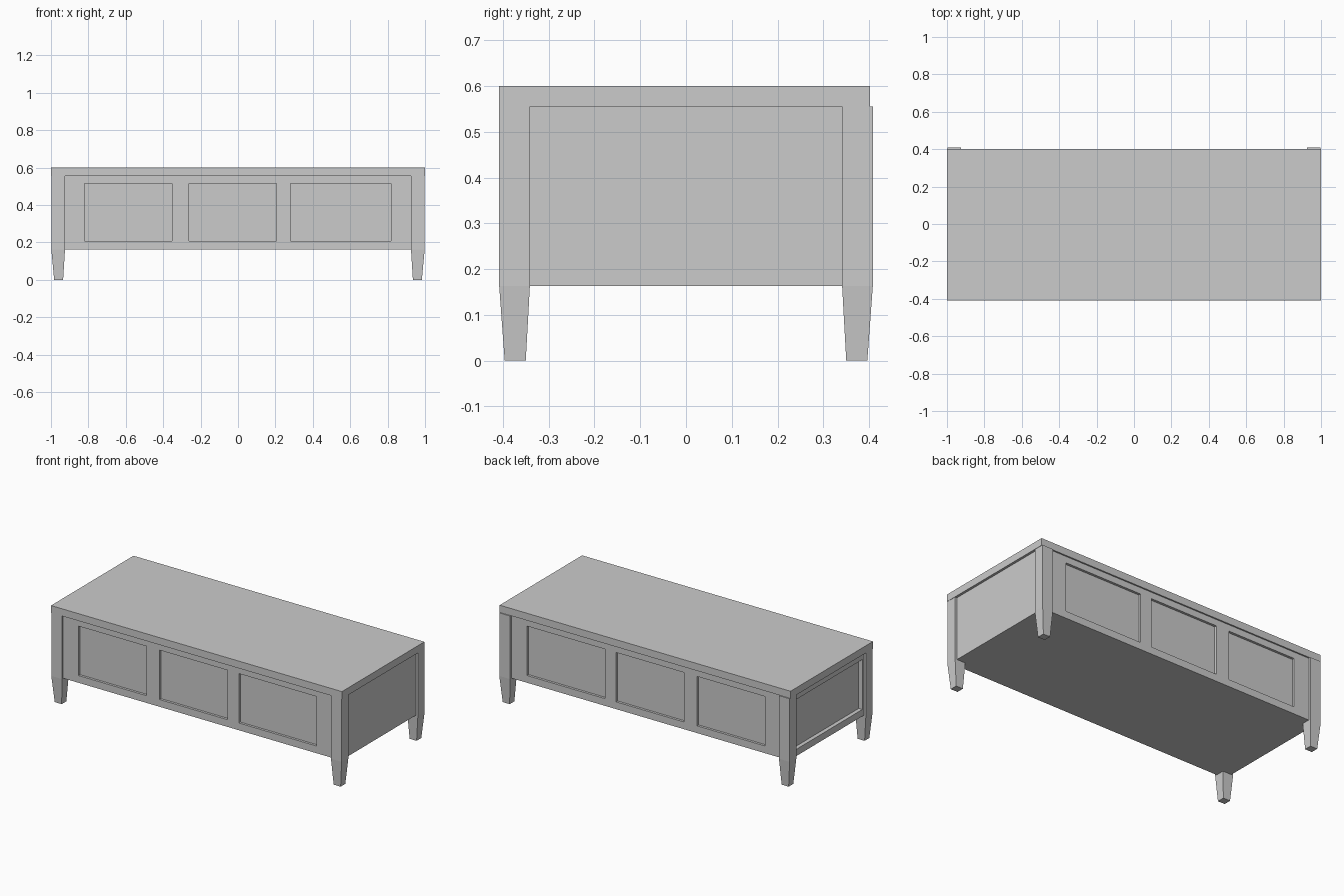
import bpy, bmesh

if "Cube" in bpy.data.objects:
    bpy.data.objects.remove(bpy.data.objects["Cube"])

TOP_Z, APRON_Z, SLAB_Z = 0.6, 0.163, 0.555


def new_object(name, bm):
    bmesh.ops.recalc_face_normals(bm, faces=bm.faces)
    mesh = bpy.data.meshes.new(name)
    bm.to_mesh(mesh)
    bm.free()
    obj = bpy.data.objects.new(name, mesh)
    bpy.context.scene.collection.objects.link(obj)
    return obj


def box(name, x, y, z):
    bm = bmesh.new()
    bmesh.ops.create_cube(bm, size=1)
    for v in bm.verts:
        v.co = [(a + b) / 2 + c * (b - a) for c, (a, b) in zip(v.co, (x, y, z))]
    return new_object(name, bm)


def leg(name, sx, sy):
    # square post above, tapered foot below
    bm = bmesh.new()
    sections = [(0, 0.935, 0.983, 0.350, 0.396),
                (APRON_Z, 0.925, 0.998, 0.341, 0.408),
                (SLAB_Z, 0.925, 0.998, 0.341, 0.408)]
    rings = []
    for z, x0, x1, y0, y1 in sections:
        corners = [(x0, y0), (x1, y0), (x1, y1), (x0, y1)]
        rings.append([bm.verts.new((sx * x, sy * y, z)) for x, y in corners])
    for low, high in zip(rings, rings[1:]):
        for i in range(4):
            j = (i + 1) % 4
            bm.faces.new((low[i], low[j], high[j], high[i]))
    bm.faces.new(rings[0])
    bm.faces.new(rings[-1])
    return new_object(name, bm)


# Table top
box("table_top", (-1, 1), (-0.408, 0.402), (SLAB_Z, TOP_Z))

# Corner legs
for sx, side in ((-1, "left"), (1, "right")):
    for sy, end in ((-1, "front"), (1, "back")):
        leg(f"{end}_{side}_leg", sx, sy)

# Body, set in slightly from the legs
D = 0.015
body = box("body", (-0.985, 0.985), (-0.395, 0.393), (APRON_Z, SLAB_Z))

# Recessed panels on the front and back, and one on the left side
cutters = []
for x in ((-0.82, -0.352), (-0.262, 0.205), (0.282, 0.818)):
    for y in ((-0.5, -0.395 + D), (0.393 - D, 0.5)):
        cutters.append(box("panel_cutter", x, y, (0.208, 0.515)))
cutters.append(box("panel_cutter", (-1.1, -0.985 + 0.025), (-0.325, 0.325), (0.205, 0.515)))

bpy.context.view_layer.objects.active = body
for cutter in cutters:
    cutter.hide_render = True
    mod = body.modifiers.new("panel", 'BOOLEAN')
    mod.operation = 'DIFFERENCE'
    mod.solver = 'EXACT'
    mod.object = cutter
    bpy.ops.object.modifier_apply(modifier=mod.name)
for cutter in cutters:
    bpy.data.objects.remove(cutter)
